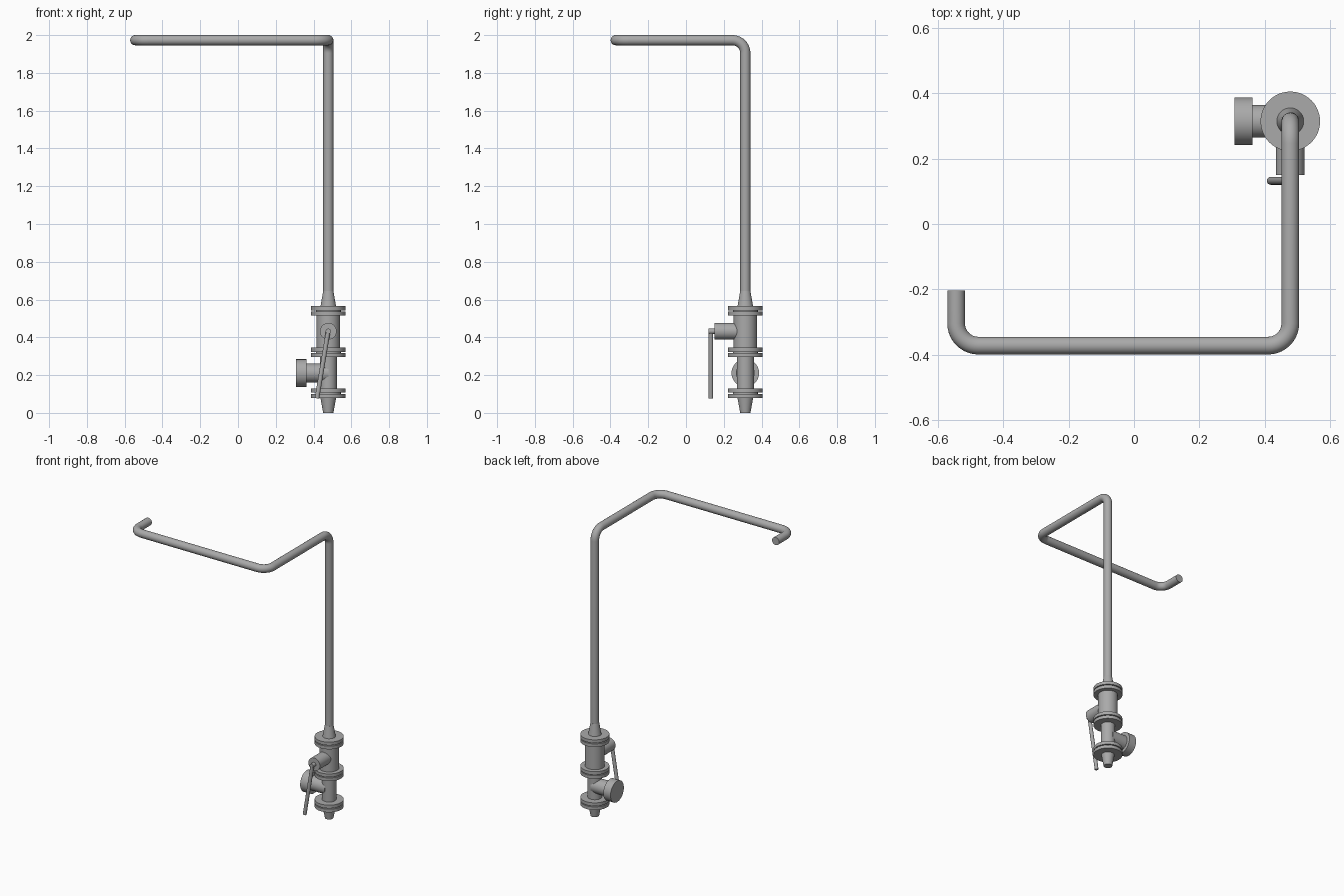
import bpy
from math import radians
from mathutils import Vector

cube = bpy.data.objects.get("Cube")
if cube:
    bpy.data.objects.remove(cube, do_unlink=True)

steel = bpy.data.materials.new("grey_steel")
steel.use_nodes = True
GREY = (0.4, 0.4, 0.4, 1)
steel.diffuse_color = GREY
steel.node_tree.nodes["Principled BSDF"].inputs["Base Color"].default_value = GREY

AX, AY = 0.478, 0.314      # vertical axis of the valve column
PIPE_R, BEND_R = 0.027, 0.068


def finish(ob, name):
    ob.name = name
    ob.data.materials.clear()
    ob.data.materials.append(steel)
    bpy.ops.object.shade_smooth_by_angle(angle=radians(35))


def tube(name, a, b, r1, r2=None, sides=48):
    """Cylinder or cone frustum from point a to point b."""
    a, b = Vector(a), Vector(b)
    d = b - a
    bpy.ops.mesh.primitive_cone_add(
        vertices=sides, radius1=r1, radius2=r1 if r2 is None else r2,
        depth=d.length, location=(a + b) / 2,
        rotation=d.to_track_quat("Z", "Y").to_euler())
    finish(bpy.context.object, name)


def column(name, z0, z1, r1, r2=None):
    tube(name, (AX, AY, z0), (AX, AY, z1), r1, r2)


def rounded_path(corners, radius, steps=10):
    """Replace each inner right-angle corner with an arc."""
    pts = [Vector(c) for c in corners]
    path = [pts[0]]
    for prev, p, nxt in zip(pts, pts[1:], pts[2:]):
        u, v = (prev - p).normalized(), (nxt - p).normalized()
        centre = p + (u + v) * radius
        for i in range(steps + 1):
            w = Vector((0, 1)).to_3d()
            t = radians(90 * i / steps)
            w = Vector((t, 0, 0))
            from_dir, to_dir = -v, -u
            w = from_dir.slerp(to_dir, i / steps)
            path.append(centre + w * radius)
    return path + [pts[-1]]


# Long bent pipe
corners = [(AX, AY, 0.64), (AX, AY, 2 - PIPE_R), (AX, -0.372, 2 - PIPE_R),
           (-0.544, -0.372, 2 - PIPE_R), (-0.544, -0.203, 2 - PIPE_R)]
path = rounded_path(corners, BEND_R)
curve = bpy.data.curves.new("bent_pipe", "CURVE")
curve.dimensions = "3D"
curve.bevel_depth = PIPE_R
curve.bevel_resolution = 10
curve.use_fill_caps = True
spline = curve.splines.new("POLY")
spline.points.add(len(path) - 1)
for sp, p in zip(spline.points, path):
    sp.co = (*p, 1)
pipe = bpy.data.objects.new("bent_pipe", curve)
bpy.context.collection.objects.link(pipe)
bpy.ops.object.select_all(action="DESELECT")
pipe.select_set(True)
bpy.context.view_layer.objects.active = pipe
bpy.ops.object.convert(target="MESH")
finish(bpy.context.object, "bent_pipe")

# Column of valve bodies and reducers
column("bottom_reducer", 0, 0.082, 0.027, 0.042)
column("lower_body", 0.125, 0.3, 0.045)
column("upper_body", 0.338, 0.522, 0.062)
column("top_reducer", 0.56, 0.645, 0.042, PIPE_R)

# Paired flanges with a thin gasket between
for label, z in (("bottom", 0.104), ("middle", 0.32), ("top", 0.54)):
    column(label + "_flange_lower", z - 0.025, z - 0.003, 0.091)
    column(label + "_gasket", z - 0.004, z + 0.004, 0.066)
    column(label + "_flange_upper", z + 0.003, z + 0.025, 0.091)

# Side branch with cap
tube("side_branch", (AX, AY, 0.211), (0.355, AY, 0.211), 0.05)
tube("branch_cap", (0.362, AY, 0.211), (0.307, AY, 0.211), 0.073)

# Valve stem and lever
tube("valve_stem", (AX, AY, 0.432), (AX, 0.15, 0.432), 0.044)
tube("lever_pivot", (AX, 0.152, 0.432), (AX, 0.12, 0.432), 0.014, sides=24)
tube("lever", (AX, 0.132, 0.436), (0.418, 0.132, 0.077), 0.012, sides=24)
